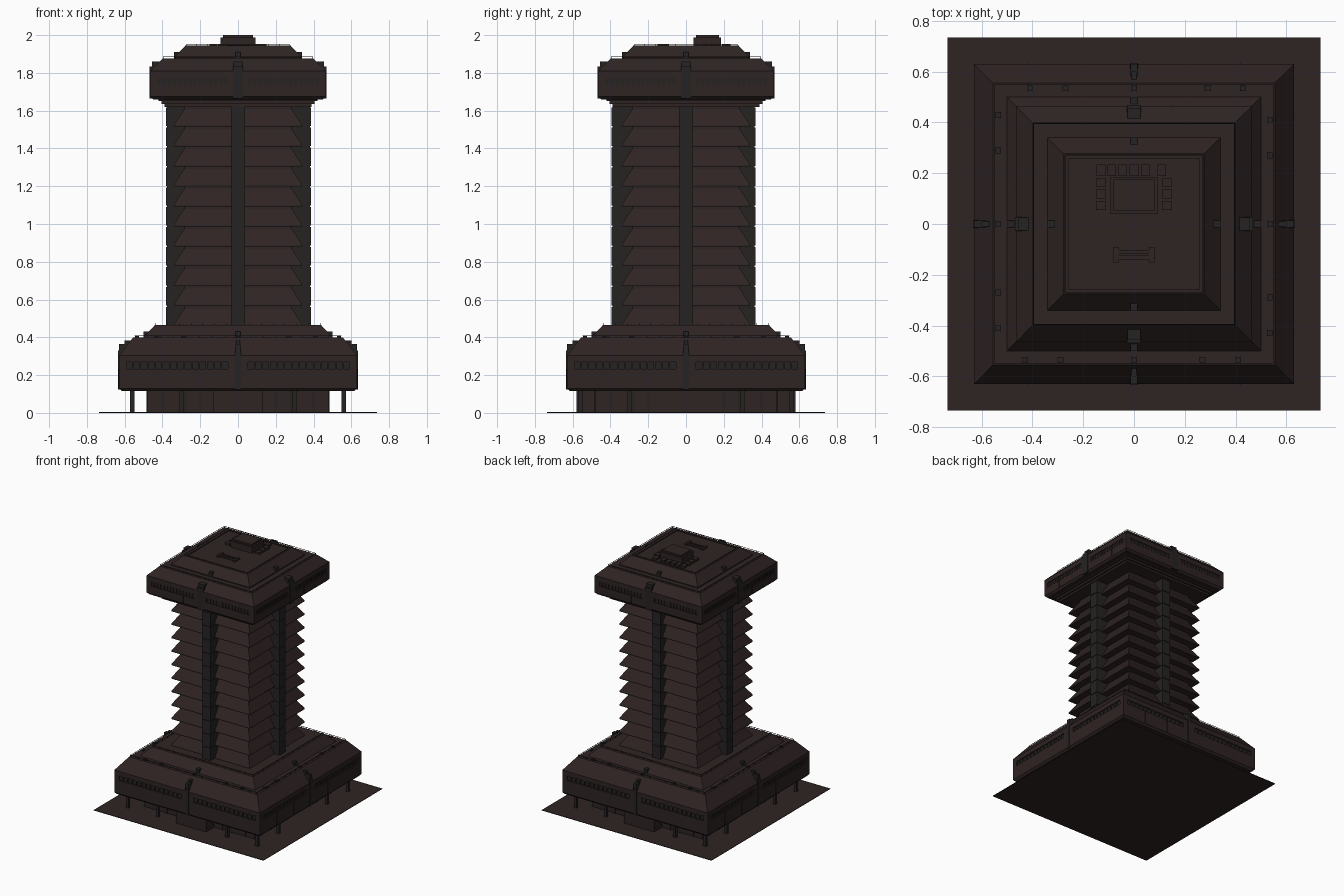
import bpy, bmesh, math
from mathutils import Matrix, Vector

if "Cube" in bpy.data.objects:
    bpy.data.objects.remove(bpy.data.objects["Cube"])

def material(name, rgb):
    m = bpy.data.materials.new(name)
    m.diffuse_color = (*rgb, 1)
    m.use_nodes = True
    m.node_tree.nodes["Principled BSDF"].inputs["Base Color"].default_value = m.diffuse_color
    return m

BROWN = material("dark_brown_concrete", (0.028, 0.017, 0.017))
GREY = material("charcoal_panel", (0.019, 0.016, 0.016))

def finish(name, bm, mat):
    bmesh.ops.recalc_face_normals(bm, faces=bm.faces)
    me = bpy.data.meshes.new(name)
    bm.to_mesh(me)
    bm.free()
    me.materials.append(mat)
    ob = bpy.data.objects.new(name, me)
    bpy.context.collection.objects.link(ob)
    return ob

def loft(name, profile, mat=BROWN):
    """Stack of square rings from (half width, height) pairs, capped at both ends."""
    bm = bmesh.new()
    rings = [[bm.verts.new((sx * h, sy * h, z)) for sx, sy in ((-1, -1), (1, -1), (1, 1), (-1, 1))]
             for h, z in profile]
    for a, b in zip(rings, rings[1:]):
        for i in range(4):
            j = (i + 1) % 4
            bm.faces.new((a[i], a[j], b[j], b[i]))
    bm.faces.new(rings[0][::-1])
    bm.faces.new(rings[-1])
    return finish(name, bm, mat)

def add_box(bm, x0, x1, y0, y1, z0, z1, turn=0):
    mat = (Matrix.Rotation(turn * math.pi / 2, 4, 'Z')
           @ Matrix.Translation(Vector(((x0 + x1) / 2, (y0 + y1) / 2, (z0 + z1) / 2)))
           @ Matrix.Diagonal((x1 - x0, y1 - y0, z1 - z0, 1)))
    bmesh.ops.create_cube(bm, size=1, matrix=mat)

def boxes(name, items, mat=BROWN, turns=(0,)):
    """Joined boxes given for the front side, repeated for each quarter turn."""
    bm = bmesh.new()
    for t in turns:
        for b in items:
            add_box(bm, *b, turn=t)
    return finish(name, bm, mat)

ALL = (0, 1, 2, 3)

# paved plate and undercroft
boxes("ground_plate", [(-.735, .735, -.735, .735, 0, .004)])
boxes("undercroft_core", [(-.48, .48, -.48, .48, .004, .118)])
boxes("entrance_porch", [(-.13, .13, -.58, -.47, .004, .118)], BROWN, (0, 2))
boxes("undercroft_pilasters", [(x - .006, x + .006, -.485, -.47, .004, .118)
                               for x in (-.4, -.28, -.2, .2, .28, .4)], GREY, ALL)
boxes("stilts", [(x - .011, x + .011, -.571, -.549, .004, .12) for x in (-.56, -.3, .3)], GREY, ALL)

# podium and crown masses, each with a recessed window band
loft("podium", [(.615, .115), (.63, .13), (.63, .233), (.62, .233), (.62, .27), (.63, .27),
                (.63, .305), (.555, .40), (.5, .40), (.495, .405), (.44, .465), (.28, .465)])
loft("crown", [(.38, 1.62), (.39, 1.62), (.39, 1.635), (.405, 1.635), (.405, 1.65), (.42, 1.65),
               (.42, 1.66), (.45, 1.66), (.465, 1.675), (.465, 1.735), (.457, 1.735), (.457, 1.772),
               (.465, 1.772), (.465, 1.81), (.40, 1.875), (.34, 1.875), (.34, 1.882),
               (.278, 1.945), (.258, 1.945), (.258, 1.938)])

# window mullions, corner and centre blocks in the bands
def band(name, half, depth, z0, z1, step, end):
    n = round((end - .05) / step)
    items = []
    for s in (-1, 1):
        for i in range(n + 1):
            x = s * (.05 + (end - .05) * i / n)
            items.append((x - .004, x + .004, -half + .001, -half + depth + .004, z0, z1))
    items.append((-.05, .05, -half, -half + depth + .004, z0, z1))
    items.append((end, half, -half, -end, z0, z1))
    boxes(name, items, BROWN, ALL)

def panes(name, half, depth, z0, z1, end):
    y = -half + depth
    boxes(name, [(s - (end - .05) / 2, s + (end - .05) / 2, y - .001, y + .002, z0, z1)
                 for s in (-(end + .05) / 2, (end + .05) / 2)], GREY, ALL)

band("podium_mullions", .63, .01, .233, .27, .038, .595)
panes("podium_windows", .63, .01, .233, .27, .595)
band("crown_mullions", .465, .008, 1.735, 1.772, .028, .43)
panes("crown_windows", .465, .008, 1.735, 1.772, .43)

# tower: eleven floors, each with a flared skirt
FLOORS, Z0, STEP = 11, .46, .1055
profile = []
for f in range(FLOORS):
    z = Z0 + f * STEP
    profile += [(.283, z), (.34, z), (.34, z + .008), (.286, z + .092), (.283, z + .092)]
profile.append((.283, 1.64))
loft("tower_skirts", profile)

# service shafts in the middle of each side, notched at every floor
for side, turn, reach in (("front", 0, .394), ("right", 1, .386), ("back", 2, .367), ("left", 3, .381)):
    items = [(-.034, .034, -reach + .005, -.27, Z0, 1.66)]
    for f in range(FLOORS):
        z = Z0 + f * STEP
        items.append((-.037, .037, -reach, -.27, z + .004, z + STEP - .004))
    boxes(side + "_shaft", items, GREY, (turn,))

# centre ribs and brackets on the sloped roofs
boxes("podium_ribs", [(-.016, .016, -.634, -.6, .125, .33), (-.013, .013, -.63, -.568, .30, .365),
                      (-.01, .01, -.6, -.565, .36, .382), (-.014, .014, -.5, -.45, .40, .43)], GREY, ALL)
boxes("crown_ribs", [(-.027, .027, -.468, -.44, 1.665, 1.835), (-.025, .025, -.455, -.415, 1.80, 1.86),
                     (-.014, .014, -.34, -.295, 1.875, 1.91)], GREY, ALL)

# thin panel joints on the podium and crown walls
boxes("wall_joints", [(x - .0015, x + .0015, -.6315, -.62, .13, .233) for x in (-.42, -.21, .21, .42)]
      + [(x - .0015, x + .0015, -.4665, -.45, 1.675, 1.735) for x in (-.3, -.15, .15, .3)], GREY, ALL)

# railings round each roof edge
def railing(name, half, z, height, count):
    t = .0012
    items = [(-half, half, -half - t, -half + t, z + height - 2 * t, z + height)]
    for i in range(count):
        x = -half + 2 * half * i / count
        items.append((x - t, x + t, -half - t, -half + t, z, z + height))
    boxes(name, items, GREY, ALL)

railing("podium_railing", .548, .40, .013, 16)
railing("podium_upper_railing", .435, .465, .012, 14)
railing("crown_railing", .396, 1.875, .011, 12)
railing("roof_railing", .272, 1.945, .009, 10)

# small roof lamps along the podium terrace
boxes("terrace_lamps", [(x - .012, x + .012, -.545, -.525, .40, .408)
                        for x in (-.43, -.29, 0, .27, .41)], GREY, ALL)

# rooftop plant room with surrounding vents
boxes("plant_room", [(-.093, .093, .04, .185, 1.938, 1.988), (-.08, .08, .052, .175, 1.98, 2.0)])
vents = [(x - .017, x + .017, .19, .235, 1.938, 1.953) for x in (-.13, -.088, -.045, 0, .045, .11)]
vents += [(s * .13 - .02, s * .13 + .02, y, y + .035, 1.938, 1.953)
          for s in (-1, 1) for y in (.055, .1, .145)]
boxes("roof_vents", vents)
boxes("roof_cooling_unit", [(-.08, -.06, -.152, -.09, 1.938, 1.951), (.06, .08, -.152, -.09, 1.938, 1.951),
                            (-.06, .06, -.14, -.102, 1.938, 1.948), (-.07, .07, -.125, -.117, 1.938, 1.954)])
